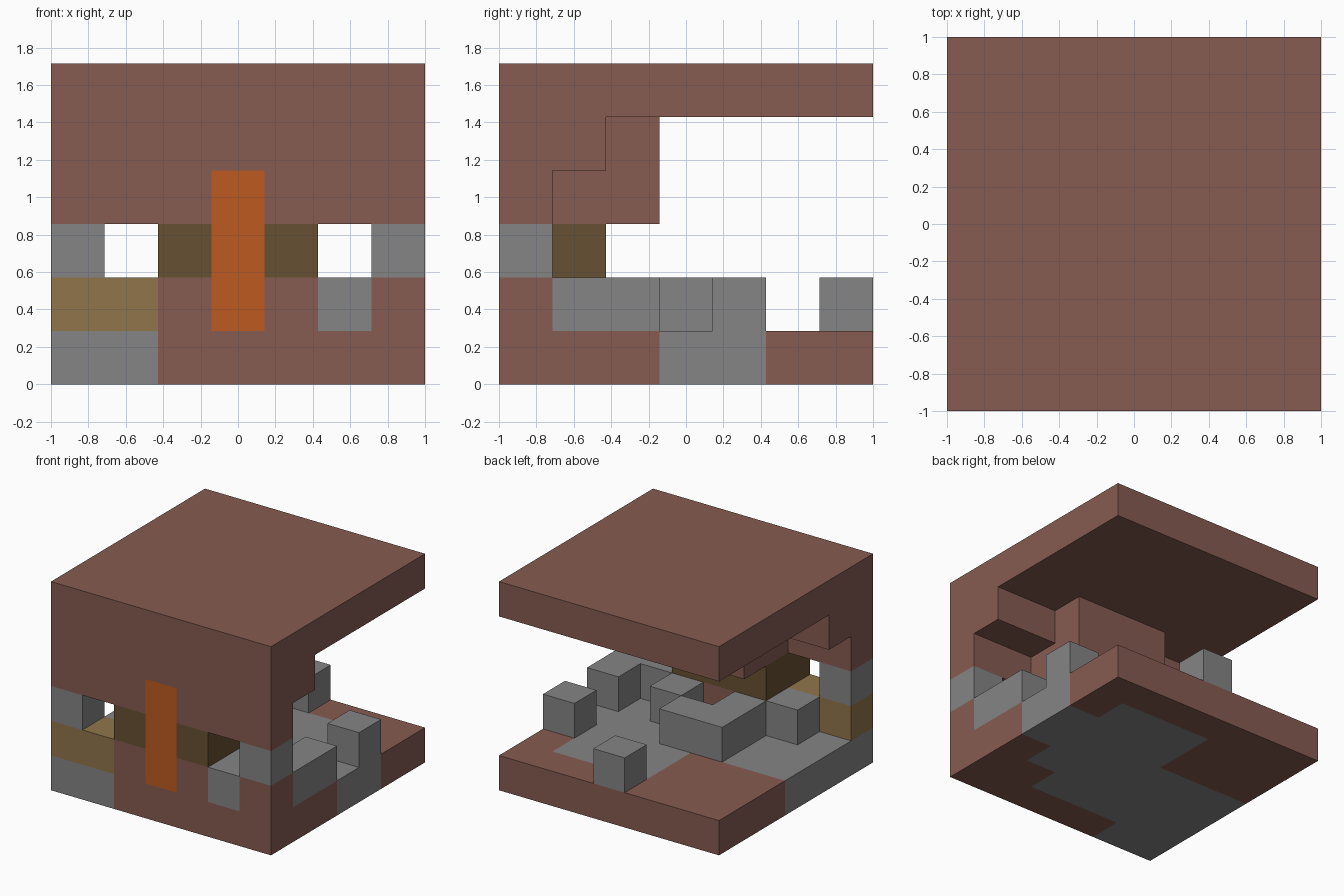
import bpy
import bmesh

CELL = 2 / 7
HALF = 3.5

old = bpy.data.objects.get("Cube")
if old:
    bpy.data.objects.remove(old, do_unlink=True)


def material(name, rgb):
    """Flat material from an sRGB colour, stored as linear."""
    lin = [((c / 255 + 0.055) / 1.055) ** 2.4 for c in rgb] + [1]
    mat = bpy.data.materials.new(name)
    mat.use_nodes = True
    mat.diffuse_color = lin
    bsdf = next(n for n in mat.node_tree.nodes if n.type == 'BSDF_PRINCIPLED')
    bsdf.inputs["Base Color"].default_value = lin
    return mat


brick = material("brick_brown", (134, 91, 81))
stone = material("stone_grey", (133, 133, 133))
sand = material("tan_brown", (144, 117, 75))
wood = material("dark_wood", (103, 80, 50))
orange = material("orange", (189, 90, 32))

owner = {}   # grid cell -> part name
parts = {}   # part name -> material


def block(name, mat, xs, ys, zs):
    """Fill an inclusive range of grid cells; later blocks replace earlier ones."""
    parts[name] = mat
    for x in range(xs[0], xs[1] + 1):
        for y in range(ys[0], ys[1] + 1):
            for z in range(zs[0], zs[1] + 1):
                owner[x, y, z] = name


# Floor slab with the stone paving set into it, row by row from the front
block("floor", brick, (0, 6), (0, 6), (0, 0))
for row, (first, last) in enumerate([(0, 1), (0, 4), (0, 5), (0, 6), (3, 6), (3, 5)]):
    block("paving", stone, (first, last), (row, row), (0, 0))

# Front wall: low course, corner posts and the stepped upper wall
block("low_wall", brick, (2, 6), (0, 0), (1, 1))
block("low_wall", brick, (2, 4), (1, 1), (1, 1))
block("tan_course", sand, (0, 1), (0, 0), (1, 1))
block("corner_post_right", stone, (0, 0), (0, 0), (2, 2))
block("corner_post_left", stone, (6, 6), (0, 0), (2, 2))
block("upper_wall", brick, (0, 6), (0, 0), (3, 4))
block("upper_wall", brick, (0, 6), (1, 1), (4, 4))
block("chimney_breast", brick, (2, 4), (1, 2), (3, 4))
block("roof", brick, (0, 6), (0, 6), (5, 5))

# Dark wood core and the orange column in front of it
block("wood_core", wood, (2, 4), (0, 1), (2, 2))
block("orange_column", orange, (3, 3), (0, 0), (1, 3))

# Loose stones on the floor
block("window_stone", stone, (5, 5), (0, 1), (1, 1))
block("side_stones", stone, (6, 6), (1, 2), (1, 1))
block("hearth_right", stone, (2, 2), (2, 3), (1, 1))
block("hearth_back", stone, (3, 3), (3, 3), (1, 1))
block("hearth_left", stone, (4, 4), (2, 2), (1, 1))
for name, (x, y) in {"inner_stone": (1, 1), "edge_stone": (6, 4), "back_stone": (3, 6)}.items():
    block(name, stone, (x, x), (y, y), (1, 1))


def build(name, mat):
    """Make the outer faces of one part, leaving out faces shared with neighbours."""
    bm = bmesh.new()
    for cell in [c for c, n in owner.items() if n == name]:
        for axis in range(3):
            u, v = (axis + 1) % 3, (axis + 2) % 3
            for side in (0, 1):
                near = list(cell)
                near[axis] += 2 * side - 1
                if tuple(near) in owner:
                    continue
                ring = []
                for du, dv in ((0, 0), (1, 0), (1, 1), (0, 1)):
                    p = list(cell)
                    p[axis] += side
                    p[u] += du
                    p[v] += dv
                    ring.append(bm.verts.new(((p[0] - HALF) * CELL, (p[1] - HALF) * CELL, p[2] * CELL)))
                bm.faces.new(ring if side else ring[::-1])
    bmesh.ops.remove_doubles(bm, verts=bm.verts, dist=CELL / 100)
    bmesh.ops.dissolve_limit(bm, angle_limit=CELL / 10, verts=bm.verts, edges=bm.edges)
    mesh = bpy.data.meshes.new(name)
    bm.to_mesh(mesh)
    bm.free()
    mesh.materials.append(mat)
    bpy.context.collection.objects.link(bpy.data.objects.new(name, mesh))


for part, mat in parts.items():
    build(part, mat)
